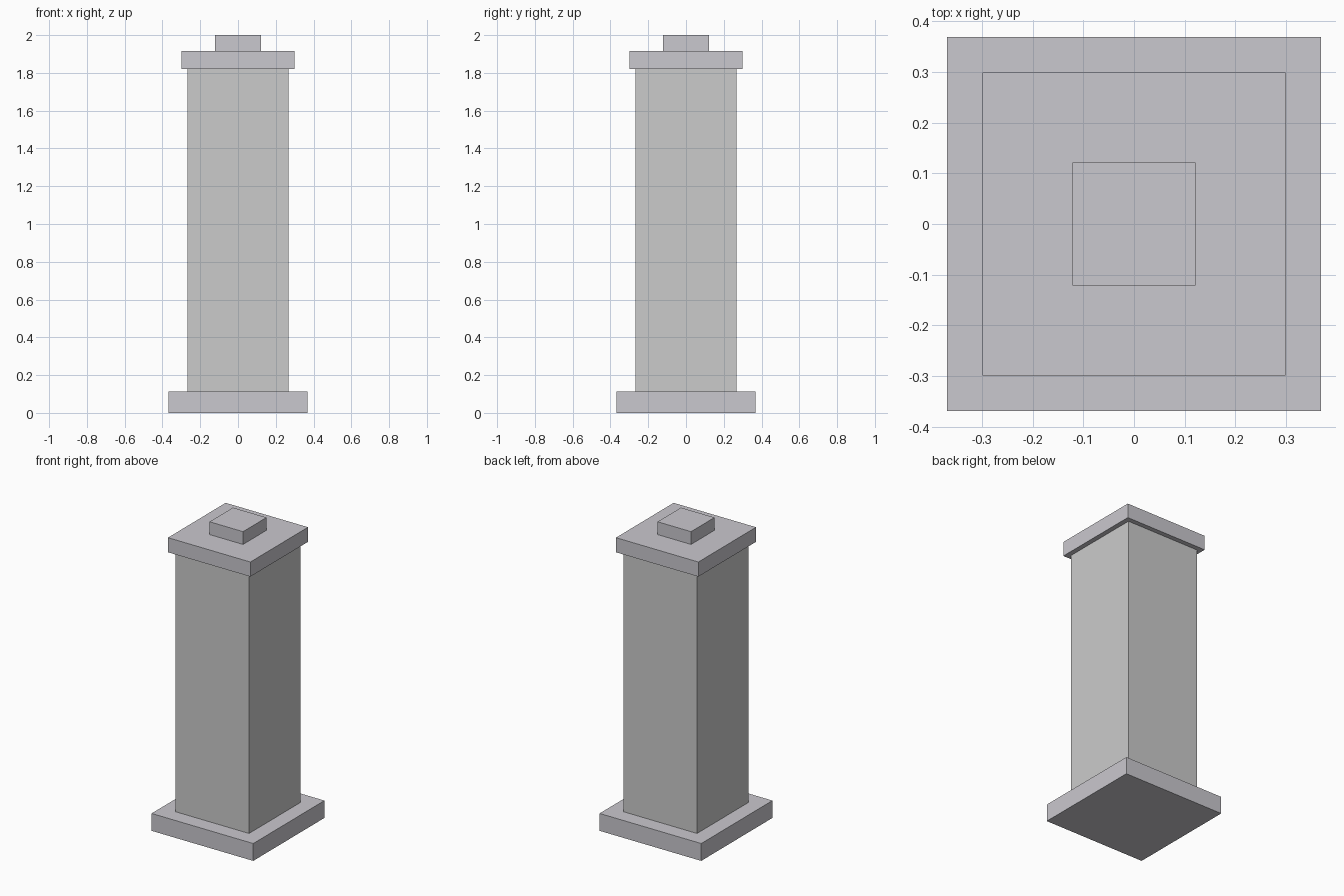
import bpy

if "Cube" in bpy.data.objects:
    bpy.data.objects.remove(bpy.data.objects["Cube"])

# Cool, darker grey for the plinth and cap stones
stone = bpy.data.materials.new("trim_stone")
stone.diffuse_color = (0.59, 0.58, 0.62, 1.0)
stone.use_nodes = True
stone.node_tree.nodes["Principled BSDF"].inputs["Base Color"].default_value = stone.diffuse_color


def block(name, width, z0, z1, material=None):
    """Square block centred on the z axis, from z0 to z1."""
    bpy.ops.mesh.primitive_cube_add(size=1, location=(0, 0, (z0 + z1) / 2))
    obj = bpy.context.object
    obj.name = name
    obj.scale = (width, width, z1 - z0)
    bpy.ops.object.transform_apply(location=False, rotation=False, scale=True)
    if material:
        obj.data.materials.append(material)
    return obj


# Wide foot, tall shaft, overhanging cap and small top block
block("base_plinth", 0.738, 0.0, 0.114, stone)
block("shaft", 0.535, 0.114, 1.82)
block("cap_slab", 0.598, 1.82, 1.916, stone)
block("top_block", 0.243, 1.916, 2.0, stone)
